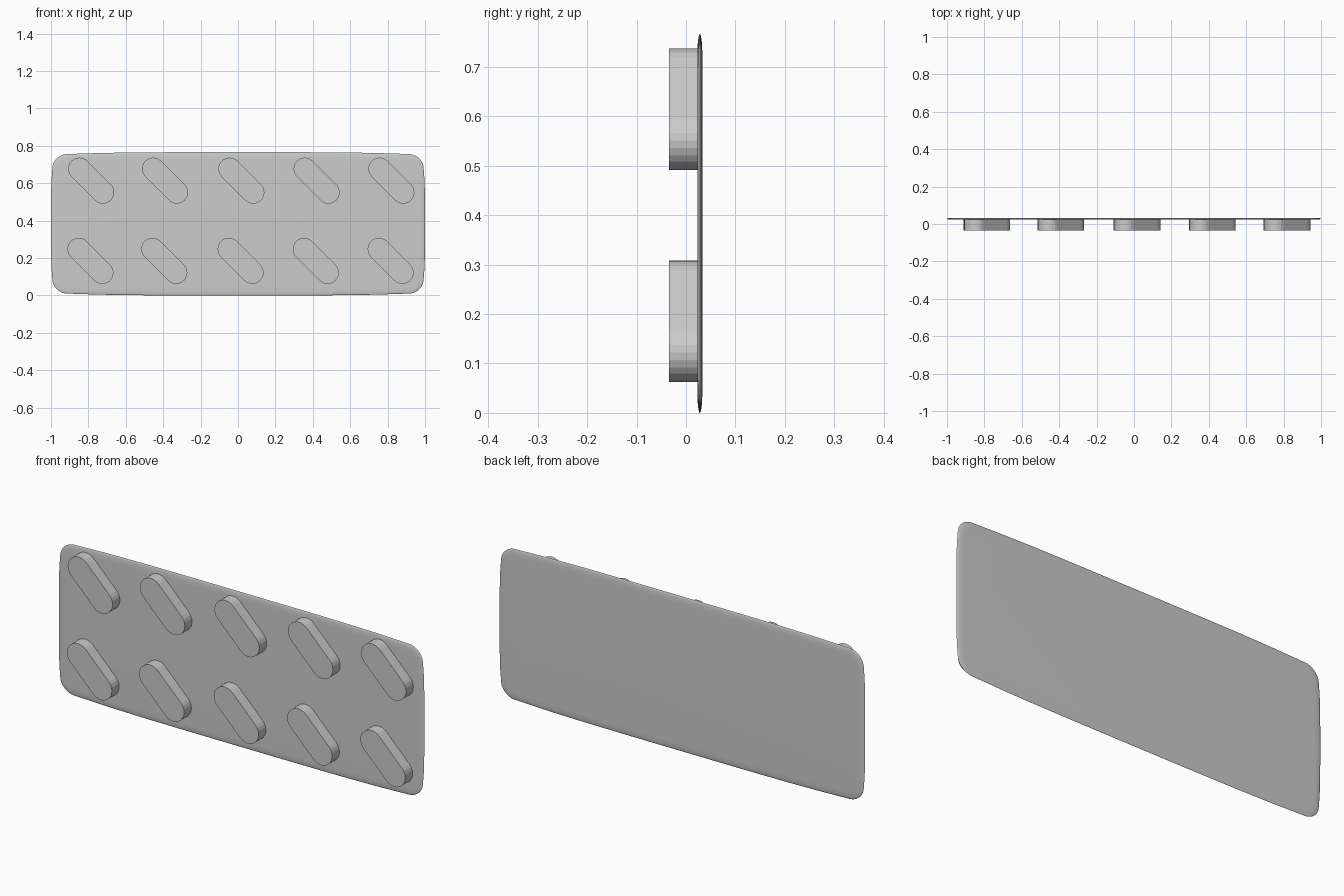
import bpy, bmesh, math

cube = bpy.data.objects.get("Cube")
if cube:
    bpy.data.objects.remove(cube, do_unlink=True)

grey = bpy.data.materials.new("plain grey")
grey.use_nodes = True
grey.diffuse_color = (0.6, 0.6, 0.6, 1)
grey.node_tree.nodes["Principled BSDF"].inputs["Base Color"].default_value = (0.6, 0.6, 0.6, 1)

HALF_W, HALF_H = 1.0, 0.383
SHEET_Y, HALF_T = 0.028, 0.005


def add_object(name, bm):
    bmesh.ops.recalc_face_normals(bm, faces=bm.faces)
    mesh = bpy.data.meshes.new(name)
    bm.to_mesh(mesh)
    bm.free()
    mesh.materials.append(grey)
    obj = bpy.data.objects.new(name, mesh)
    bpy.context.collection.objects.link(obj)
    return obj


def loft(rings):
    """Bridge closed rings of points and cap both ends."""
    bm = bmesh.new()
    loops = [[bm.verts.new(p) for p in ring] for ring in rings]
    n = len(loops[0])
    for a, b in zip(loops, loops[1:]):
        for i in range(n):
            j = (i + 1) % n
            bm.faces.new((a[i], a[j], b[j], b[i]))
    bm.faces.new(loops[0])
    bm.faces.new(loops[-1])
    return bm


def sheet_outline(inset, y, radius=0.065, arc=8, side=10):
    """Rounded rectangle with softly bowed sides."""
    corners = []
    for k, (sx, sz) in enumerate([(1, 1), (-1, 1), (-1, -1), (1, -1)]):
        for i in range(arc + 1):
            a = math.pi / 2 * (k + i / arc)
            corners.append((sx * (HALF_W - radius) + (radius - inset) * math.cos(a),
                            sz * (HALF_H - radius) + (radius - inset) * math.sin(a)))
    flat = []
    for i, p in enumerate(corners):
        flat.append(p)
        if i % (arc + 1) == arc:  # subdivide the long sides so they can bow
            q = corners[(i + 1) % len(corners)]
            flat += [(p[0] + (q[0] - p[0]) * t / side, p[1] + (q[1] - p[1]) * t / side)
                     for t in range(1, side)]
    return [(x * (1 - 0.018 * (z / HALF_H) ** 4), y,
             HALF_H + z * (1 - 0.035 * (x / HALF_W) ** 4)) for x, z in flat]


# Thin backing sheet with a tapered rim
rings = []
for i in range(13):
    a = math.pi * (i / 12 - 0.5)
    rings.append(sheet_outline(0.04 * (1 - math.cos(a)), SHEET_Y + HALF_T * math.sin(a)))
sheet = add_object("backing_sheet", loft(rings))
for poly in sheet.data.polygons:
    poly.use_smooth = True
bpy.context.view_layer.objects.active = sheet
sheet.select_set(True)
bpy.ops.object.shade_smooth_by_angle(angle=math.radians(40))
sheet.select_set(False)


def blister(name, cx, cz, radius=0.06, reach=0.063, steps=12):
    """Slanted flat-topped capsule standing out of the sheet."""
    ring = []
    for sign, start in ((1, -0.75), (-1, 0.25)):
        for i in range(steps + 1):
            a = math.pi * (start + i / steps)
            ring.append((cx + sign * reach + radius * math.cos(a),
                         cz - sign * reach + radius * math.sin(a)))
    add_object(name, loft([[(x, y, z) for x, z in ring] for y in (-0.034, SHEET_Y)]))


# Two rows of five blisters
for row, cz, shift in (("upper", 0.614, 0.0), ("lower", 0.185, -0.004)):
    for col, cx in enumerate((-0.785, -0.39, 0.018, 0.42, 0.82)):
        blister(f"{row}_blister_{col + 1}", cx + shift, cz)
